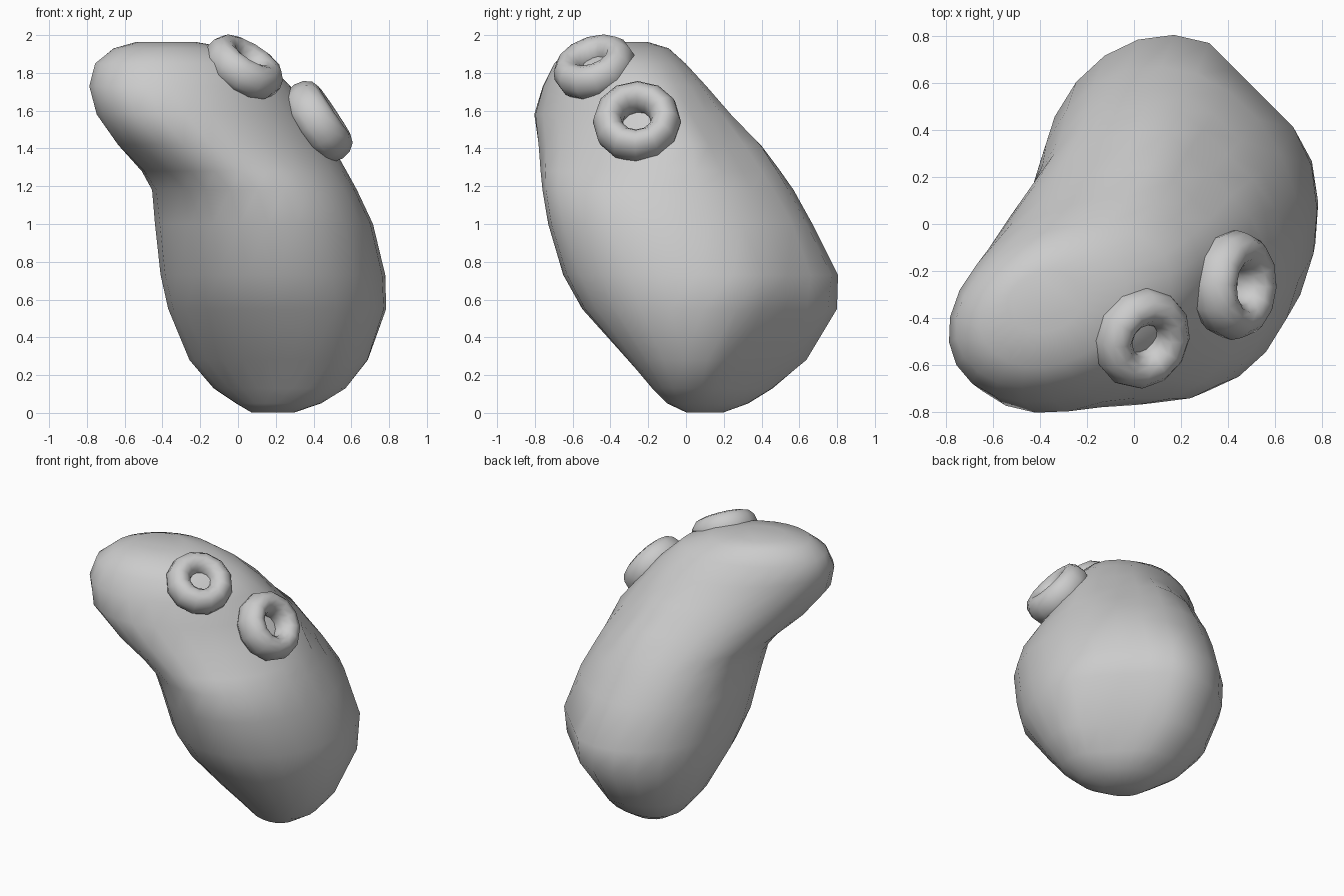
import bpy, bmesh, math
from mathutils import Vector

if "Cube" in bpy.data.objects:
    bpy.data.objects.remove(bpy.data.objects["Cube"])

grey = bpy.data.materials.new("plain grey")
grey.diffuse_color = (0.6, 0.6, 0.6, 1)
grey.use_nodes = True
grey.node_tree.nodes["Principled BSDF"].inputs["Base Color"].default_value = grey.diffuse_color


def finish(ob, angle):
    ob.data.materials.append(grey)
    bpy.ops.object.select_all(action='DESELECT')
    ob.select_set(True)
    bpy.context.view_layer.objects.active = ob
    bpy.ops.object.shade_smooth_by_angle(angle=math.radians(angle))


# Bean body: stacked skewed ellipses (z, x min, x max, y min, y max, skew)
RINGS = [
    (0.003, 0.07, 0.30, 0.00, 0.20, -0.4),
    (0.05, -0.01, 0.44, -0.10, 0.33, -0.4),
    (0.13, -0.13, 0.57, -0.18, 0.46, -0.36),
    (0.28, -0.26, 0.69, -0.31, 0.64, -0.22),
    (0.55, -0.37, 0.785, -0.55, 0.80, -0.1),
    (0.73, -0.41, 0.78, -0.65, 0.805, -0.05),
    (1.00, -0.44, 0.715, -0.73, 0.67, -0.08),
    (1.18, -0.455, 0.63, -0.76, 0.57, -0.05),
    (1.28, -0.51, 0.575, -0.77, 0.50, 0.06),
    (1.42, -0.64, 0.50, -0.785, 0.40, 0.25),
    (1.58, -0.75, 0.39, -0.805, 0.24, 0.34),
    (1.73, -0.79, 0.28, -0.76, 0.11, 0.32),
    (1.85, -0.76, 0.16, -0.70, 0.00, 0.27),
    (1.93, -0.66, -0.03, -0.61, -0.09, 0.22),
    (1.963, -0.54, -0.22, -0.46, -0.20, 0.1),
]
SIDES = 24
bm = bmesh.new()
loops = []
for z, x0, x1, y0, y1, skew in RINGS:
    cx, cy, hx, hy = (x0 + x1) / 2, (y0 + y1) / 2, (x1 - x0) / 2, (y1 - y0) / 2
    lag = math.asin(skew)
    # the back right side is flattened by two sloping planes
    limit = min(0.57 + 0.9 * z, 1.09, 1.01 - 1.13 * (z - 1.0))
    loop = []
    for i in range(SIDES):
        a = math.tau * i / SIDES
        # phase shift leans the ellipse diagonally while keeping its extents
        x = cx + hx * math.cos(a - lag / 2)
        y = cy + hy * math.sin(a + lag / 2)
        over = max(0, x + y - limit) / 2
        loop.append(bm.verts.new((x - over, y - over, z)))
    loops.append(loop)
for lo, hi in zip(loops, loops[1:]):
    for i in range(SIDES):
        j = (i + 1) % SIDES
        bm.faces.new((lo[i], lo[j], hi[j], hi[i]))
bm.faces.new(loops[0][::-1])
bm.faces.new(loops[-1])
mesh = bpy.data.meshes.new("bean_body")
bm.to_mesh(mesh)
bm.free()
body = bpy.data.objects.new("bean_body", mesh)
bpy.context.collection.objects.link(body)
finish(body, 80)

# Two ring eyes lying on the upper front right side
for name, centre, normal, major, minor, depth in (
    ("left_ring_eye", (0.032, -0.485, 1.83), (0.50, -0.30, 0.81), 0.142, 0.08, 1.2),
    ("right_ring_eye", (0.425, -0.26, 1.542), (0.83, -0.04, 0.55), 0.154, 0.08, 1.3),
):
    turn = Vector(normal).to_track_quat('Z', 'Y').to_euler()
    bpy.ops.mesh.primitive_torus_add(major_segments=12, minor_segments=12,
                                     major_radius=major, minor_radius=minor,
                                     location=centre, rotation=turn)
    eye = bpy.context.object
    eye.name = name
    eye.scale.z = depth
    finish(eye, 80)
